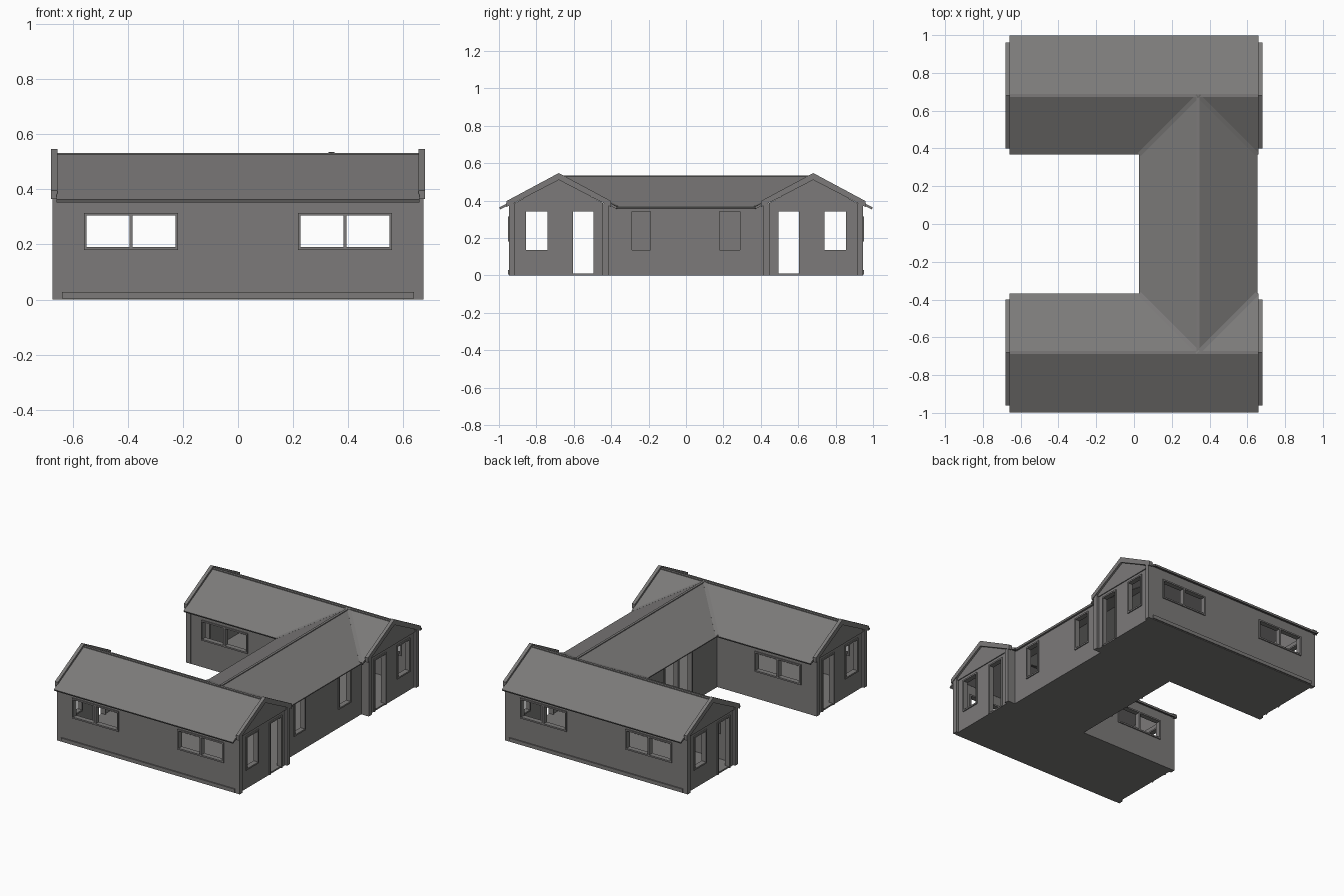
import bpy, bmesh
from mathutils import Vector

if "Cube" in bpy.data.objects:
    bpy.data.objects.remove(bpy.data.objects["Cube"])

grey = bpy.data.materials.new("warm_grey")
grey.diffuse_color = (0.2, 0.195, 0.192, 1)
grey.use_nodes = True
grey.node_tree.nodes["Principled BSDF"].inputs["Base Color"].default_value = grey.diffuse_color

RIDGE_Y, RIDGE_X = 0.68, 0.34


def finish(name, bm, thick=0):
    me = bpy.data.meshes.new(name)
    bm.to_mesh(me)
    bm.free()
    me.materials.append(grey)
    ob = bpy.data.objects.new(name, me)
    bpy.context.collection.objects.link(ob)
    if thick:
        mod = ob.modifiers.new("thickness", 'SOLIDIFY')
        mod.thickness = thick
        mod.offset = 0
    return ob


def slab(name, pts, thick):
    bm = bmesh.new()
    bm.faces.new([bm.verts.new(p) for p in pts])
    return finish(name, bm, thick)


def place(axis, u, pos, z):
    """Point on a wall running along the given axis."""
    return (u, pos, z) if axis == 'x' else (pos, u, z)


def boxes(name, items):
    """One object from several (min corner, max corner) boxes."""
    bm = bmesh.new()
    for lo, hi in items:
        lo, hi = Vector(lo), Vector(hi)
        vs = bmesh.ops.create_cube(bm, size=1)['verts']
        for v in vs:
            v.co = (lo + hi) / 2 + v.co * (hi - lo)
    return finish(name, bm)


def frame(name, axis, pos, a, b, z0, z1, mullion=False, door=False):
    t, d = 0.010, 0.017
    bars = [(a - t, a, z0 - t, z1 + t), (b, b + t, z0 - t, z1 + t),
            (a, b, z1, z1 + t), (a, b, z0 - t, z0)]
    if door:
        bars = [(a - t, a, 0, z1 + t), (b, b + t, 0, z1 + t), (a, b, z1, z1 + t)]
    if mullion:
        m = (a + b) / 2
        bars.append((m - 0.006, m + 0.006, z0, z1))
    boxes(name, [(place(axis, u0, pos - d, w0), place(axis, u1, pos + d, w1))
                 for u0, u1, w0, w1 in bars])


def wall(name, axis, pos, u0, u1, holes=(), top=0.38):
    """Wall with rectangular openings (a, b, z0, z1, mullion)."""
    us = sorted({u0, u1, *[h[0] for h in holes], *[h[1] for h in holes]})
    zs = sorted({0, top, *[h[2] for h in holes], *[h[3] for h in holes]})
    bm = bmesh.new()
    vs = {(u, z): bm.verts.new(place(axis, u, pos, z)) for u in us for z in zs}
    for a, b in zip(us, us[1:]):
        for c, d in zip(zs, zs[1:]):
            mu, mz = (a + b) / 2, (c + d) / 2
            if not any(h[0] < mu < h[1] and h[2] < mz < h[3] for h in holes):
                bm.faces.new([vs[a, c], vs[b, c], vs[b, d], vs[a, d]])
    bmesh.ops.delete(bm, geom=[v for v in bm.verts if not v.link_faces], context='VERTS')
    bmesh.ops.dissolve_limit(bm, angle_limit=0.01, verts=bm.verts[:], edges=bm.edges[:])
    finish(name, bm, 0.02)
    for i, (a, b, c, d, m) in enumerate(holes):
        frame(f"{name}_frame_{i}", axis, pos, a, b, c, d, m, door=c == 0)


def beam(name, p, q, w=0.016, h=0.012):
    """Thin capping strip between two points."""
    p, q = Vector(p), Vector(q)
    side = (q - p).cross(Vector((0, 0, 1))).normalized() * w / 2
    slab(name, [p + side, q + side, q - side, p - side], h)


def roof_z(d):
    return 0.525 - 0.53 * d


# floor, U shaped
slab("floor", [(x, y, 0.005) for x, y in (
    (-0.66, -0.945), (0.66, -0.945), (0.66, -0.415), (0.62, -0.415), (0.62, 0.415),
    (0.66, 0.415), (0.66, 0.945), (-0.66, 0.945), (-0.66, 0.415), (0.06, 0.415),
    (0.06, -0.415), (-0.66, -0.415))], 0.01)

LEFT_WIN = (-0.55, -0.228, 0.19, 0.305, True)
RIGHT_WIN = (0.228, 0.55, 0.19, 0.305, True)

for s, side in ((-1, "front"), (1, "back")):
    # long walls of the wing
    wall(f"{side}_outer_wall", 'x', s * 0.935, -0.66, 0.66, [LEFT_WIN, RIGHT_WIN])
    wall(f"{side}_courtyard_wall", 'x', s * 0.425, -0.66, 0.07, [LEFT_WIN])
    wall(f"{side}_return_wall", 'x', s * 0.425, 0.60, 0.66)
    boxes(f"{side}_base_strip", [((-0.64, s * 0.945 - 0.008, 0.004),
                                  (0.64, s * 0.945 + 0.008, 0.028))])

    # wing roof: plain outer slope, inner slope notched for the link roof
    def rp(x, d):
        return (x, s * (RIDGE_Y + d), roof_z(abs(d)))
    slab(f"{side}_outer_roof", [rp(-0.66, 0), rp(0.66, 0), rp(0.66, 0.316), rp(-0.66, 0.316)], 0.012)
    slab(f"{side}_inner_roof", [rp(-0.66, 0), rp(0.66, 0), rp(0.66, -0.31), rp(0.65, -0.31),
                                rp(RIDGE_X, 0), rp(0.03, -0.31), rp(-0.66, -0.31)], 0.012)
    beam(f"{side}_ridge_cap", (-0.66, s * RIDGE_Y, 0.527), (0.66, s * RIDGE_Y, 0.527))
    for x in (0.03, 0.65):
        beam(f"{side}_valley_strip", (RIDGE_X, s * RIDGE_Y, 0.53),
             (x, s * 0.37, roof_z(0.31) + 0.005), 0.022)

    # gable ends
    for e, end in ((-1, "left"), (1, "right")):
        n = f"{side}_{end}"
        holes = [(*sorted((s * 0.74, s * 0.855)), 0.135, 0.34, False),
                 (*sorted((s * 0.495, s * 0.605)), 0, 0.34, False)]
        wall(f"{n}_end_wall", 'y', e * 0.65, *sorted((s * 0.415, s * 0.945)), holes)
        boxes(f"{n}_corner_posts", [
            ((e * 0.657 - 0.018, s * c - 0.016, 0), (e * 0.657 + 0.018, s * c + 0.016, 0.385))
            for c in (0.430, 0.930)])
        slab(f"{n}_gable_panel", [(e * 0.656, s * y, z) for y, z in (
            (0.415, 0.37), (0.68, 0.515), (0.945, 0.37))], 0.02)
        slab(f"{n}_barge_board", [(e * 0.668, s * y, z) for y, z in (
            (0.40, 0.397), (0.68, 0.547), (0.96, 0.397),
            (0.96, 0.365), (0.68, 0.510), (0.40, 0.365))], 0.022)

# link between the wings: windows outside, double door to the courtyard
wall("link_outer_wall", 'y', 0.61, -0.425, 0.425,
     [(-0.29, -0.19, 0.135, 0.34, False), (0.18, 0.29, 0.135, 0.34, False)])
wall("link_courtyard_wall", 'y', 0.07, -0.425, 0.425, [(-0.14, 0.14, 0, 0.34, True)])

# link roof
for x, side in ((0.03, "courtyard"), (0.65, "outer")):
    z = roof_z(0.31)
    slab(f"link_{side}_roof", [(RIDGE_X, -RIDGE_Y, 0.525), (RIDGE_X, RIDGE_Y, 0.525),
                               (x, 0.37, z), (x, -0.37, z)], 0.012)
beam("link_ridge_cap", (RIDGE_X, -RIDGE_Y, 0.527), (RIDGE_X, RIDGE_Y, 0.527))
